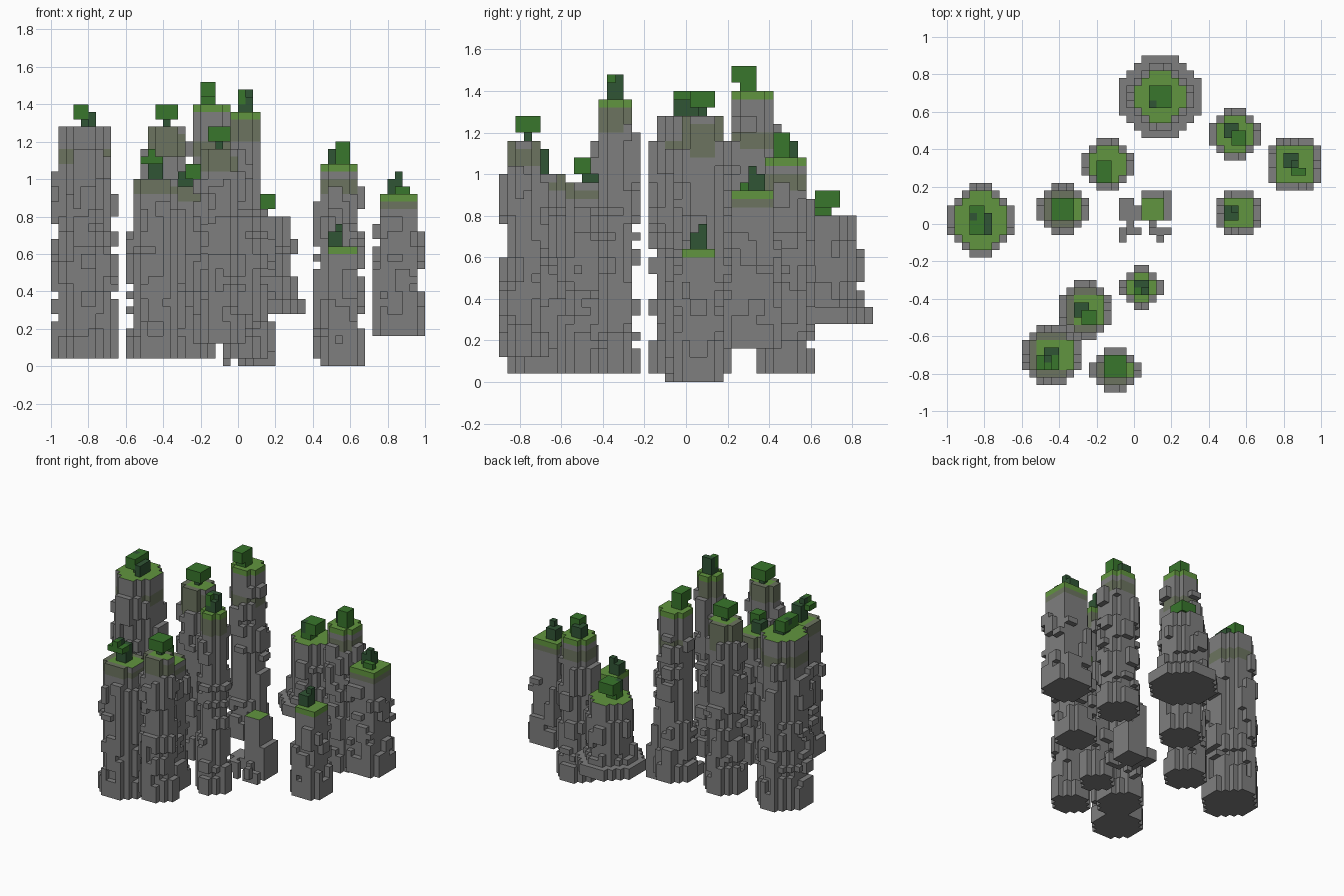
import bpy
import bmesh
import random
from mathutils import Vector

random.seed(7)
CELL = 0.04
ORIGIN = Vector((-1.0, -0.9, 0.0))

cube = bpy.data.objects.get("Cube")
if cube:
    bpy.data.objects.remove(cube)


def material(name, color):
    mat = bpy.data.materials.new(name)
    mat.use_nodes = True
    mat.diffuse_color = (*color, 1)
    mat.node_tree.nodes["Principled BSDF"].inputs["Base Color"].default_value = (*color, 1)
    return mat


MATERIALS = [
    material("stone grey", (0.21, 0.21, 0.21)),
    material("mossy stone", (0.15, 0.175, 0.115)),
    material("moss green", (0.12, 0.30, 0.05)),
    material("leaf green", (0.04, 0.18, 0.025)),
    material("dark leaf green", (0.03, 0.09, 0.035)),
]
STONE, MOSSY, MOSS, LEAF, DARK = range(len(MATERIALS))
CAP = len(MATERIALS)  # stone with moss on its upper face only


def build_blocks(name, cells):
    """Make one mesh from the exposed sides of a set of coloured grid cells."""
    bm = bmesh.new()
    corners = {}

    def corner(p):
        if p not in corners:
            corners[p] = bm.verts.new(ORIGIN + Vector(p) * CELL)
        return corners[p]

    for cell, color in cells.items():
        for axis in range(3):
            u, v = (axis + 1) % 3, (axis + 2) % 3
            for side in (0, 1):
                beside = list(cell)
                beside[axis] += 2 * side - 1
                if tuple(beside) in cells:
                    continue
                loop = []
                for a, b in ((0, 0), (1, 0), (1, 1), (0, 1)):
                    p = list(cell)
                    p[axis] += side
                    p[u] += a
                    p[v] += b
                    loop.append(corner(tuple(p)))
                if side == 0:
                    loop.reverse()
                shade = color
                if color == CAP:
                    shade = MOSS if axis == 2 and side else STONE
                bm.faces.new(loop).material_index = shade
    mesh = bpy.data.meshes.new(name)
    bm.to_mesh(mesh)
    bm.free()
    for mat in MATERIALS:
        mesh.materials.append(mat)
    obj = bpy.data.objects.new(name, mesh)
    bpy.context.collection.objects.link(obj)


def fill(cells, color, i, j, k, w, d, h):
    for x in range(i, i + w):
        for y in range(j, j + d):
            for z in range(k, k + h):
                cells[x, y, z] = color


def octagon(i0, i1, j0, j1, cut):
    """Grid cells of a rectangle with stepped corners."""
    return {(i, j) for i in range(i0, i1) for j in range(j0, j1)
            if min(i - i0, i1 - 1 - i) + min(j - j0, j1 - 1 - j) >= cut}


def around(core):
    near = {(i + a, j + b) for i, j in core for a, b in ((1, 0), (-1, 0), (0, 1), (0, -1))}
    return near - core


def pillar(name, area, base, top, cut=1, edge=MOSSY, band=(0, 0), flare=0, leaves=()):
    """Rock column with knobbly sides, moss on top and a blocky bush."""
    core = octagon(*area, cut)
    i0, i1, j0, j1 = area
    wide = octagon(i0 - 1, i1 + 1, j0 - 1, j1 + 1, cut)
    inner = core - around(around(core))
    cells = {}

    def plan(k):
        return wide if k < flare else core

    for k in range(base, top):
        for i, j in plan(k):
            color = STONE
            if top - band[0] <= k < top - band[1]:
                color = MOSSY
            if k == top - 1:
                color = edge
                if (i, j) in inner:
                    color = MOSS
                elif edge == MOSSY and (i - 1, j) in inner:
                    color = CAP
            cells[i, j, k] = color

    # Wide foot
    for k in (base, base + 1, base + 2):
        for i, j in around(plan(k)):
            cells[i, j, k] = STONE

    # Protruding stones
    ring_size = len(around(core))
    for n in range(ring_size * (top - base) // 9):
        k = random.randrange(base, top - 4)
        i, j = random.choice(sorted(around(plan(k))))
        w, h = random.choice((1, 1, 2)), random.randint(1, 3)
        for z in range(k, min(k + h, top - 3)):
            level = around(plan(z))
            for x in range(i - 1, i + w):
                for y in range(j - 1, j + w):
                    if (x, y) in level:
                        cells[x, y, z] = STONE
    build_blocks(name + "_rock_pillar", cells)

    bush = {}
    for box in leaves:
        fill(bush, *box)
    build_blocks(name + "_bush", bush)


# Tall and broad pillars on the right and at the back
pillar("far_right", (1, 8, 19, 27), 1, 32, cut=2, edge=CAP, band=(5, 3), leaves=[
    (LEAF, 3, 21, 33, 2, 4, 2), (DARK, 4, 22, 32, 1, 2, 2), (DARK, 3, 23, 34, 1, 1, 1),
    (DARK, 5, 21, 32, 1, 3, 2)])
pillar("back", (25, 32, 36, 43), 7, 20, cut=2, edge=CAP, flare=9, leaves=[
    (LEAF, 27, 38, 20, 2, 2, 1), (LEAF, 27, 38, 21, 3, 3, 2), (DARK, 27, 38, 21, 1, 1, 2)])
pillar("back_middle", (19, 24, 28, 33), 4, 35, edge=MOSS, band=(7, 5), leaves=[
    (LEAF, 20, 29, 35, 2, 2, 1), (LEAF, 20, 28, 36, 2, 3, 2)])
pillar("middle_right", (13, 18, 22, 27), 1, 32, band=(5, 1), leaves=[
    (DARK, 15, 24, 32, 1, 1, 1), (LEAF, 14, 23, 33, 3, 3, 2)])

# Pillars on the left
pillar("back_left", (36, 41, 32, 37), 1, 27, edge=MOSS, band=(4, 2), leaves=[
    (DARK, 37, 34, 27, 2, 2, 2), (LEAF, 38, 33, 27, 2, 2, 3)])
pillar("front_left", (37, 41, 22, 26), 0, 16, cut=0, edge=MOSS, leaves=[
    (DARK, 37, 23, 16, 2, 2, 2), (DARK, 38, 24, 18, 1, 1, 1)])
pillar("far_left", (44, 49, 28, 33), 4, 23, cut=0, edge=MOSS, band=(2, 1), leaves=[
    (DARK, 45, 30, 23, 2, 2, 2), (DARK, 46, 30, 25, 1, 1, 1), (LEAF, 46, 29, 23, 2, 1, 1)])

# Pillars at the front
pillar("front_middle", (24, 28, 12, 16), 1, 34, edge=MOSS, band=(4, 1), leaves=[
    (DARK, 25, 13, 34, 2, 2, 2), (DARK, 25, 14, 36, 2, 1, 1), (LEAF, 25, 13, 35, 1, 1, 2)])
pillar("front_center", (20, 25, 1, 5), 3, 29, band=(3, 1), leaves=[
    (DARK, 22, 3, 29, 1, 1, 1), (LEAF, 21, 2, 30, 3, 3, 2)])
pillar("inner_right", (16, 21, 8, 14), 1, 24, band=(2, 1), leaves=[
    (DARK, 17, 10, 24, 2, 2, 2), (LEAF, 18, 9, 25, 2, 2, 2)])
pillar("front_right", (11, 17, 2, 8), 1, 25, band=(2, 1), leaves=[
    (DARK, 13, 4, 25, 2, 2, 3), (LEAF, 12, 3, 27, 3, 2, 1), (LEAF, 13, 3, 28, 1, 1, 1),
    (DARK, 13, 4, 28, 1, 1, 1)])

# Small broken rock in the centre
stump = {}
fill(stump, STONE, 26, 23, 0, 4, 4, 6)
fill(stump, STONE, 26, 23, 6, 3, 4, 4)
fill(stump, CAP, 26, 23, 10, 3, 3, 1)
build_blocks("small_rock_stump", stump)

rubble = {}
for block in ((23, 20, 0, 1, 2, 2), (23, 23, 1, 3, 2, 2), (24, 21, 1, 1, 2, 2), (23, 25, 1, 2, 1, 2),
              (25, 21, 0, 1, 1, 3), (27, 21, 0, 3, 1, 2), (28, 20, 1, 1, 1, 2), (27, 22, 0, 1, 1, 3)):
    fill(rubble, STONE, *block)
build_blocks("loose_rubble", rubble)
